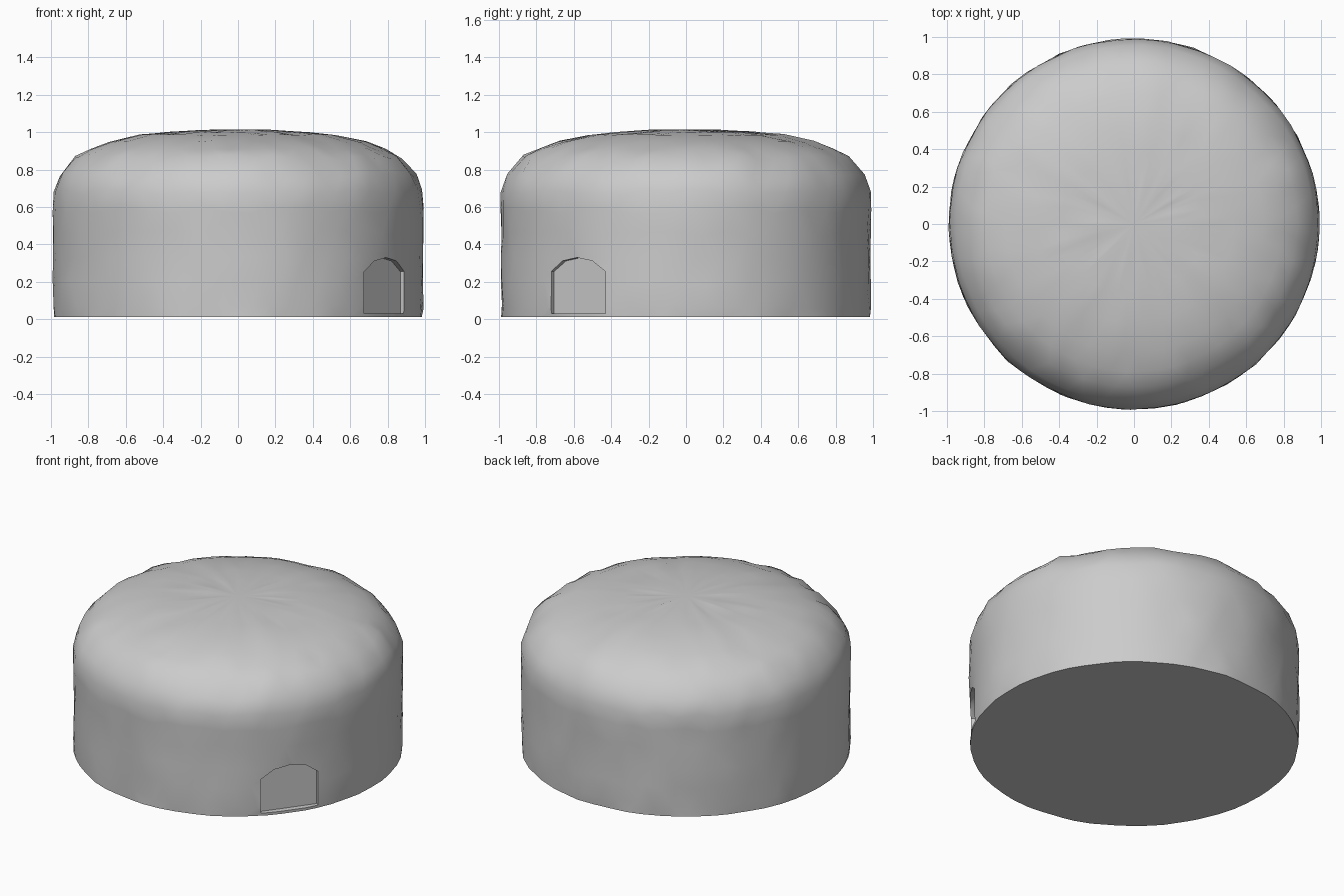
import bpy, bmesh, math, random
from mathutils import Vector, noise

if "Cube" in bpy.data.objects:
    bpy.data.objects.remove(bpy.data.objects["Cube"])

random.seed(4)
BASE = 0.012
SEGS = 56


def make_object(name, bm):
    bmesh.ops.recalc_face_normals(bm, faces=bm.faces)
    mesh = bpy.data.meshes.new(name)
    bm.to_mesh(mesh)
    bm.free()
    obj = bpy.data.objects.new(name, mesh)
    bpy.context.collection.objects.link(obj)
    return obj


# Body: rough clay drum with a shallow rounded roof
profile = [(0.985, BASE), (0.988, 0.07), (0.988, 0.2), (0.988, 0.33), (0.988, 0.46),
           (0.99, 0.58), (0.988, 0.68), (0.955, 0.77), (0.87, 0.865), (0.79, 0.91),
           (0.69, 0.95), (0.53, 0.985), (0.38, 1.0), (0.2, 1.01)]
bm = bmesh.new()
rings = []
for i, (r, z) in enumerate(profile):
    ring = []
    for s in range(SEGS):
        a = (s + 0.5 * (i % 2) + random.uniform(-0.2, 0.2)) * math.tau / SEGS
        p = Vector((r * math.cos(a), r * math.sin(a), z))
        bump = 0.008 * noise.noise(p * 5) + random.uniform(-0.003, 0.003)
        if i == 0:
            p.xy *= 1 + bump
        elif z > 0.9:
            p.z += bump
        else:
            p.xy *= 1 + bump
            p.z += random.uniform(-0.015, 0.015)
        ring.append(bm.verts.new(p))
    rings.append(ring)

# Triangulated wall and roof strips, roof tip and flat underside
for i, (lo, hi) in enumerate(zip(rings, rings[1:])):
    for s in range(SEGS):
        n = (s + 1) % SEGS
        if i % 2 == 0:
            bm.faces.new((lo[s], lo[n], hi[s]))
            bm.faces.new((lo[n], hi[n], hi[s]))
        else:
            bm.faces.new((lo[s], lo[n], hi[n]))
            bm.faces.new((lo[s], hi[n], hi[s]))
tip = bm.verts.new((0, 0, 1.015))
for s in range(SEGS):
    bm.faces.new((rings[-1][s], rings[-1][(s + 1) % SEGS], tip))
bm.faces.new(list(reversed(rings[0])))
body = make_object("hut_body", bm)

# Doorway: shallow arched recess pressed into the wall
angle = math.radians(-36.4)
out = Vector((math.cos(angle), math.sin(angle), 0))
side = Vector((-math.sin(angle), math.cos(angle), 0))
arch = [(-0.18, 0.03), (0.18, 0.03), (0.18, 0.255), (0.1, 0.312),
        (0.0, 0.33), (-0.1, 0.312), (-0.18, 0.255)]
bm = bmesh.new()
back = bm.faces.new([bm.verts.new(out * 0.945 + side * x + Vector((0, 0, z)))
                     for x, z in arch])
ext = bmesh.ops.extrude_face_region(bm, geom=[back], use_keep_orig=True)
bmesh.ops.translate(bm, vec=out * 0.2,
                    verts=[g for g in ext["geom"] if isinstance(g, bmesh.types.BMVert)])
cutter = make_object("doorway_cutter", bm)

bpy.context.view_layer.objects.active = body
body.select_set(True)
cut = body.modifiers.new("doorway", 'BOOLEAN')
cut.operation = 'DIFFERENCE'
cut.solver = 'EXACT'
cut.object = cutter
bpy.ops.object.modifier_apply(modifier=cut.name)
bpy.data.objects.remove(cutter)

# Smooth clay surface with crisp doorway and base edges
bpy.ops.object.shade_smooth_by_angle(angle=math.radians(35))
